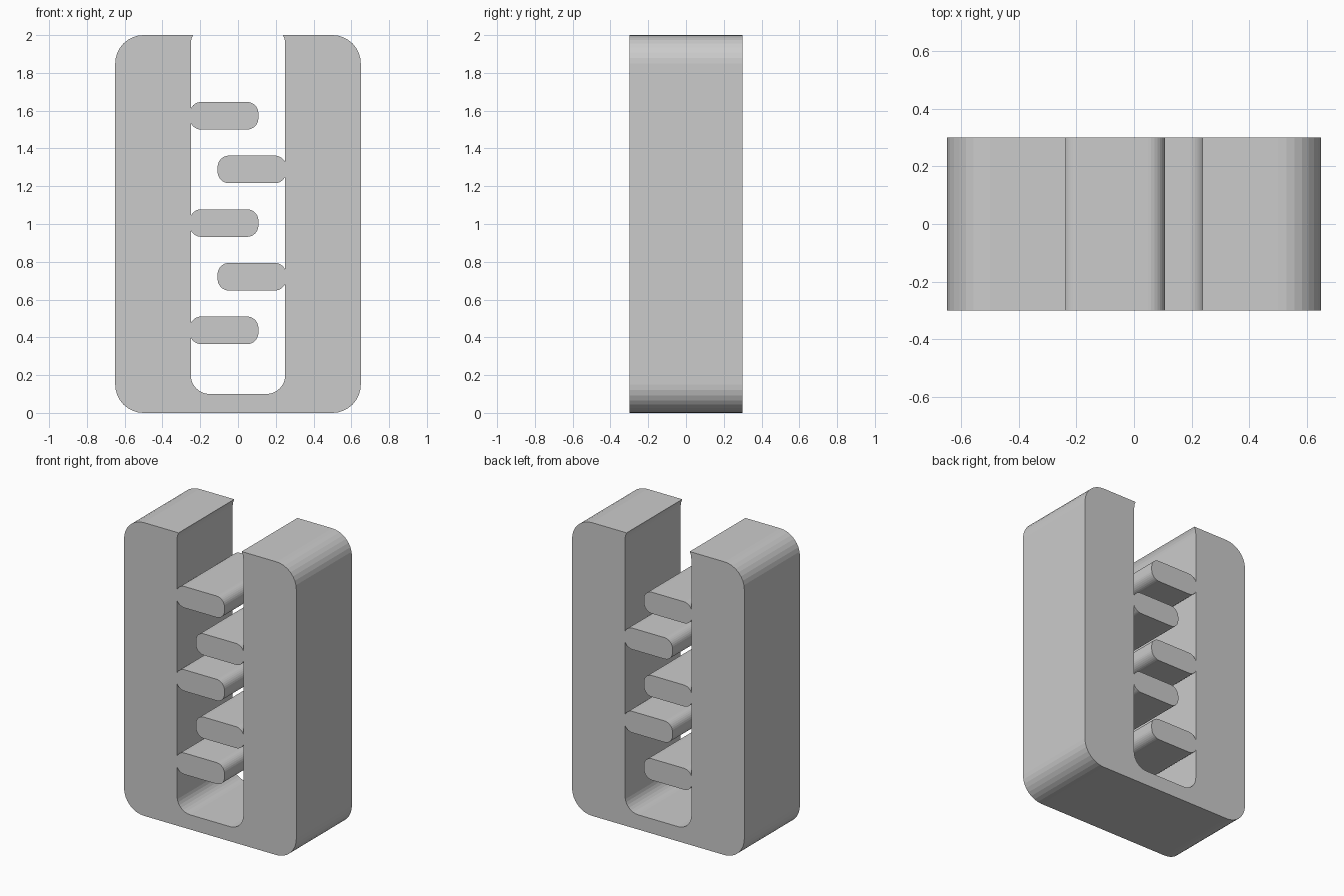
import bpy, bmesh
from math import cos, sin, radians, acos, asin, degrees

if "Cube" in bpy.data.objects:
    bpy.data.objects.remove(bpy.data.objects["Cube"])

DEPTH = 0.3          # half thickness
WALL = 0.25          # half width of the slot
TOOTH_R = 0.06
PITCH = 0.284


def arc(cx, cz, r, a0, a1, n=8):
    return [(cx + r * cos(radians(a0 + (a1 - a0) * i / n)),
             cz + r * sin(radians(a0 + (a1 - a0) * i / n))) for i in range(n + 1)]


def tooth(z):
    # rounded bar joined to the slot wall by a narrowed neck
    root, tip, h = 0.195, -0.048, 0.013
    a = degrees(acos((WALL - root) / TOOTH_R))
    return (arc(root, z + h, TOOTH_R, a, 90) + arc(tip, z + h, TOOTH_R, 90, 180)
            + arc(tip, z - h, TOOTH_R, 180, 270) + arc(root, z - h, TOOTH_R, 270, 360 - a))


def half_profile(tooth_heights):
    # outer corners, top lip, slot wall with teeth, slot floor corner
    pts = arc(0.5, 0.15, 0.15, -90, 0) + arc(0.5, 1.85, 0.15, 0, 90)
    pts += arc(0.15, 1.953, 0.1, degrees(asin(0.47)), 0, 3)
    # the lip is trimmed flush with the top
    for z in sorted(tooth_heights, reverse=True):
        pts += tooth(z)
    return pts + arc(0.15, 0.2, 0.1, 0, -90)


heights = [0.437 + PITCH * i for i in range(5)]
right = half_profile(heights[1::2])
left = [(-x, z) for x, z in reversed(half_profile(heights[0::2]))]

# Toothed slot block: the full outline extruded through its thickness
bm = bmesh.new()
face = bm.faces.new([bm.verts.new((x, -DEPTH, z)) for x, z in right + left])
new = bmesh.ops.extrude_face_region(bm, geom=[face], use_keep_orig=True)
bmesh.ops.translate(bm, vec=(0, 2 * DEPTH, 0),
                    verts=[v for v in new["geom"] if isinstance(v, bmesh.types.BMVert)])
bmesh.ops.recalc_face_normals(bm, faces=bm.faces)
mesh = bpy.data.meshes.new("toothed_slot_block")
bm.to_mesh(mesh)
bm.free()
bpy.context.collection.objects.link(bpy.data.objects.new("toothed_slot_block", mesh))
